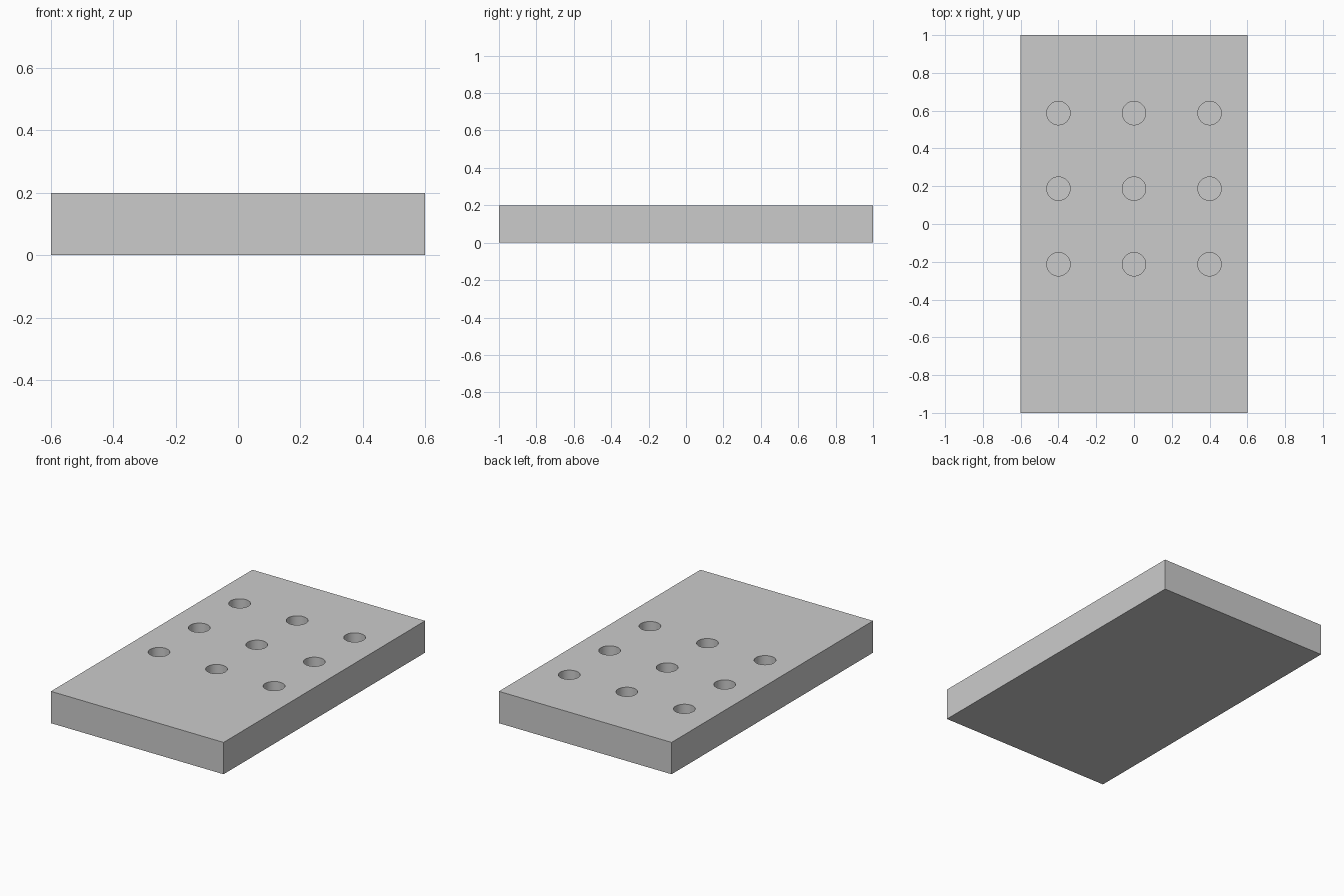
import bpy, bmesh
from mathutils import Matrix

if "Cube" in bpy.data.objects:
    bpy.data.objects.remove(bpy.data.objects["Cube"])

PLATE = (1.2, 2.0, 0.2)
RADIUS, DEPTH = 0.062, 0.12


def make_object(name, bm):
    mesh = bpy.data.meshes.new(name)
    bm.to_mesh(mesh)
    bm.free()
    obj = bpy.data.objects.new(name, mesh)
    bpy.context.collection.objects.link(obj)
    return obj


# Flat rectangular plate standing on z = 0
bm = bmesh.new()
bmesh.ops.create_cube(
    bm, size=1,
    matrix=Matrix.Translation((0, 0, PLATE[2] / 2)) @ Matrix.Diagonal((*PLATE, 1)))
plate = make_object("plate", bm)

# 3 x 3 grid of blind holes, shifted towards the back
bm = bmesh.new()
for x in (-0.4, 0, 0.4):
    for y in (-0.213, 0.187, 0.587):
        bmesh.ops.create_cone(
            bm, cap_ends=True, segments=48, radius1=RADIUS, radius2=RADIUS,
            depth=2 * DEPTH, matrix=Matrix.Translation((x, y, PLATE[2])))
cutter = make_object("hole_cutter", bm)
cutter.hide_render = True

# Sink the holes into the plate
cut = plate.modifiers.new("holes", 'BOOLEAN')
cut.operation = 'DIFFERENCE'
cut.solver = 'EXACT'
cut.object = cutter
bpy.context.view_layer.objects.active = plate
plate.select_set(True)
bpy.ops.object.modifier_apply(modifier=cut.name)
bpy.data.objects.remove(cutter)

# Round hole walls, crisp edges
bpy.ops.object.shade_smooth_by_angle()
